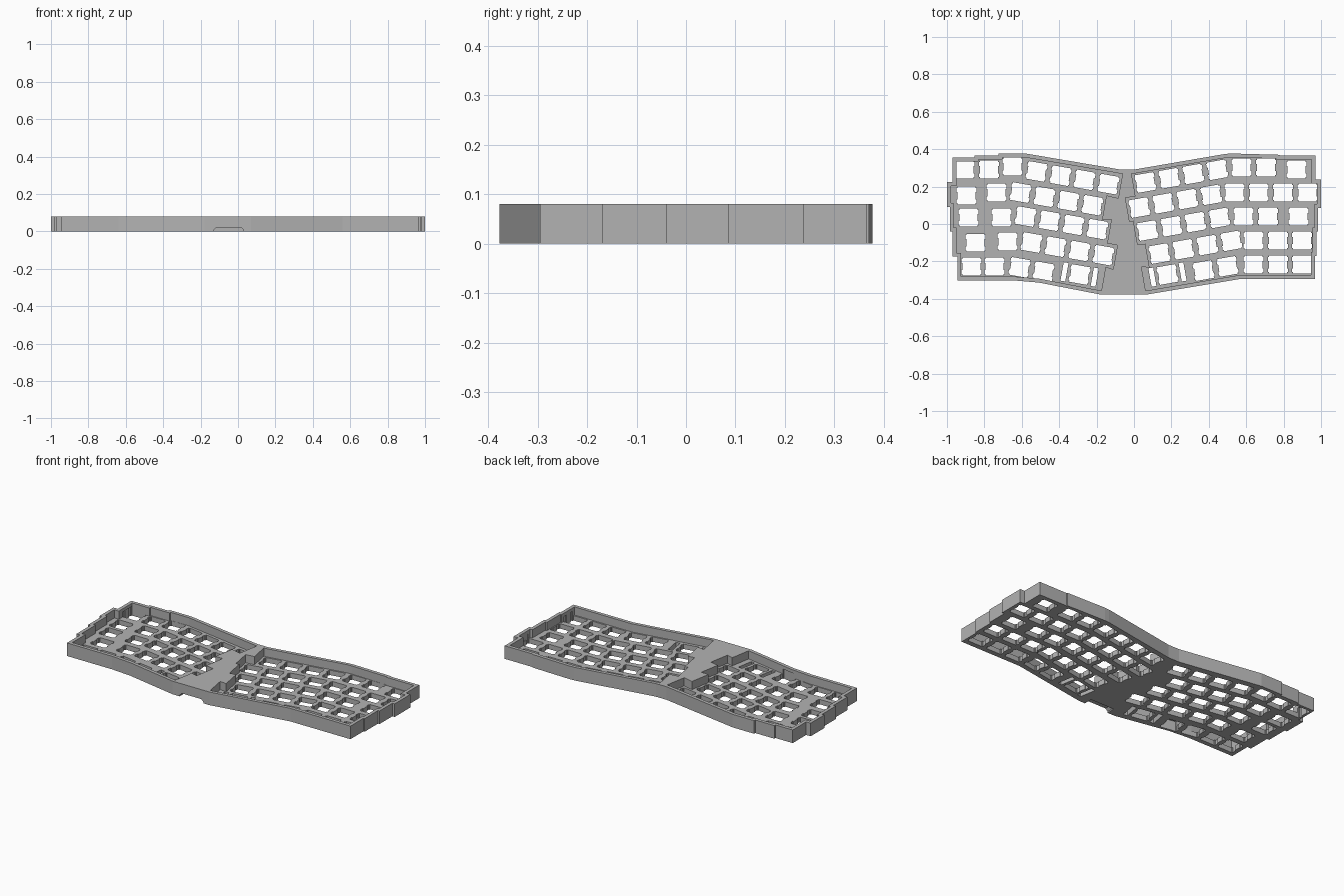
import bpy, bmesh
from math import radians
from mathutils import Matrix, Vector

if "Cube" in bpy.data.objects:
    bpy.data.objects.remove(bpy.data.objects["Cube"])

HEIGHT, PLATE, WALL = 0.08, 0.03, 0.021
PITCH = 0.13
MM = PITCH / 19.05

grey = bpy.data.materials.new("matte grey")
grey.use_nodes = True
grey.diffuse_color = (0.45, 0.45, 0.45, 1)
grey.node_tree.nodes["Principled BSDF"].inputs["Base Color"].default_value = grey.diffuse_color


def add_prism(bm, points, low, high, matrix=Matrix()):
    """Extrude a flat outline between two heights."""
    base = bm.faces.new([bm.verts.new(matrix @ Vector((x, y, low))) for x, y in points])
    top = bmesh.ops.extrude_face_region(bm, geom=[base])["geom"]
    verts = [v for v in top if isinstance(v, bmesh.types.BMVert)]
    lift = matrix.to_3x3() @ Vector((0, 0, high - low))
    bmesh.ops.translate(bm, verts=verts, vec=lift)


def make_object(name, bm):
    bmesh.ops.recalc_face_normals(bm, faces=bm.faces)
    mesh = bpy.data.meshes.new(name)
    bm.to_mesh(mesh)
    bm.free()
    mesh.materials.append(grey)
    obj = bpy.data.objects.new(name, mesh)
    bpy.context.collection.objects.link(obj)
    return obj


def prism(name, points, low, high, matrix=Matrix()):
    bm = bmesh.new()
    add_prism(bm, points, low, high, matrix)
    return make_object(name, bm)


def subtract(obj, cutter):
    """Cut one solid out of another and discard the cutter."""
    mod = obj.modifiers.new("cut", "BOOLEAN")
    mod.operation, mod.solver, mod.object = "DIFFERENCE", "EXACT", cutter
    bpy.context.view_layer.update()
    graph = bpy.context.evaluated_depsgraph_get()
    mesh = bpy.data.meshes.new_from_object(obj.evaluated_get(graph))
    obj.modifiers.clear()
    obj.data = mesh
    bpy.data.objects.remove(cutter)


def inset(points, dist):
    """Mitred inward offset of a clockwise outline."""
    result = []
    for i, p in enumerate(points):
        p = Vector(p)
        a = (p - Vector(points[i - 1])).normalized()
        b = (Vector(points[(i + 1) % len(points)]) - p).normalized()
        na, nb = Vector((a.y, -a.x)), Vector((b.y, -b.x))
        result.append(p + (na + nb) * dist / (1 + na.dot(nb)))
    return result


def rect(w, h, x=0):
    return [(x - w, -h), (x + w, -h), (x + w, h), (x - w, h)]


# Outer case outline, clockwise from the back right-hand corner
outline = [
    (-.97, .355), (-.853, .355), (-.853, .366), (-.725, .366), (-.725, .377),
    (-.58, .377), (-.072, .291), (0, .291), (.49, .375), (.52, .377),
    (.78, .37), (.78, .365), (.97, .365), (.97, .237), (1, .237),
    (1, .085), (.985, .085), (.985, -.04), (.975, -.04), (.975, -.17),
    (.967, -.17), (.967, -.295), (.56, -.295), (.07, -.377), (-.18, -.377),
    (-.51, -.313), (-.64, -.302), (-.945, -.302), (-.945, -.175), (-.97, -.175),
    (-.97, -.04), (-.985, -.04), (-.985, .092), (-1, .092), (-1, .225), (-.97, .225)]

# Key runs: first centre x, y, and number of keys
straight_runs = [
    (-.906, .291, 2), (-.65, .307, 1), (-.896, .152, 1), (-.735, .168, 1),
    (-.885, .035, 1), (-.709, .035, 1), (-.848, -.1, 1), (-.676, -.094, 1),
    (-.869, -.227, 1), (-.746, -.227, 1),
    (.575, .302, 2), (.869, .291, 1), (.537, .168, 3), (.928, .168, 1),
    (.586, .04, 2), (.88, .04, 1), (.639, -.088, 3), (.639, -.217, 3)]
left_runs = [(-.521, .281, 4), (-.607, .168, 4), (-.58, .04, 4), (-.548, -.099, 4),
             (-.612, -.232, 2), (-.291, -.27, 1)]
right_runs = [(.061, .222, 4), (.029, .088, 4), (.072, -.035, 4), (.136, -.158, 4),
              (.372, -.249, 2), (.179, -.27, 1)]


def key_frames(run, angle):
    x, y, count = run
    start = Matrix.Translation((x, y, 0)) @ Matrix.Rotation(radians(angle), 4, "Z")
    return [start @ Matrix.Translation((i * PITCH, 0, 0)) for i in range(count)]


# Switch hole: square with clip notches on both sides
quarter = [(7, 7), (7, 6), (7.8, 6), (7.8, 2.9), (7, 2.9)]
side = quarter + [(x, -y) for x, y in reversed(quarter)]
switch_hole = [(x * MM, y * MM) for x, y in side + [(-x, -y) for x, y in side]]

holes = bmesh.new()
for runs, angle in ((straight_runs, 0), (left_runs, -10), (right_runs, 10)):
    for run in runs:
        for frame in key_frames(run, angle):
            add_prism(holes, switch_hole, -.05, .06, frame)

# Stabiliser slots beside the two wide keys
for run, angle in ((left_runs[-1], -10), (right_runs[-1], 10)):
    for offset in (-12 * MM, 12 * MM):
        add_prism(holes, rect(.013, .05, offset), -.05, .06, key_frames(run, angle)[0])


def inner_edge(runs, angle, sign):
    """Stepped edge that follows the innermost key of every row."""
    points = []
    for i in (0, 1, 2, 3, 5):
        frames = key_frames(runs[i], angle)
        frame = frames[-1] if sign > 0 else frames[0]
        half = PITCH if i == 5 else PITCH / 2
        for y in (PITCH / 2, -PITCH / 2):
            points.append((frame @ Vector((sign * half, y, 0))).xy)
    return points


# Solid centre block between the two key fields
centre = [(-.06, .288)] + inner_edge(left_runs, -10, 1) + [(-.172, -.37), (.066, -.37)]
centre += inner_edge(right_runs, 10, -1)[::-1] + [(-.012, .286)]

# Case with recessed plate, switch holes and front cable notch
case = prism("keyboard_case", outline, 0, HEIGHT)
pocket = prism("pocket_cutter", inset(outline, WALL), PLATE, .12)
subtract(pocket, prism("centre_block", centre, 0, .2))
subtract(case, pocket)
subtract(case, make_object("switch_hole_cutter", holes))
notch = [(-.13, -.02), (.03, -.02), (.03, .008), (.015, .022), (-.115, .022), (-.13, .008)]
subtract(case, prism("notch_cutter", notch, .325, .45, Matrix.Rotation(radians(90), 4, "X")))
